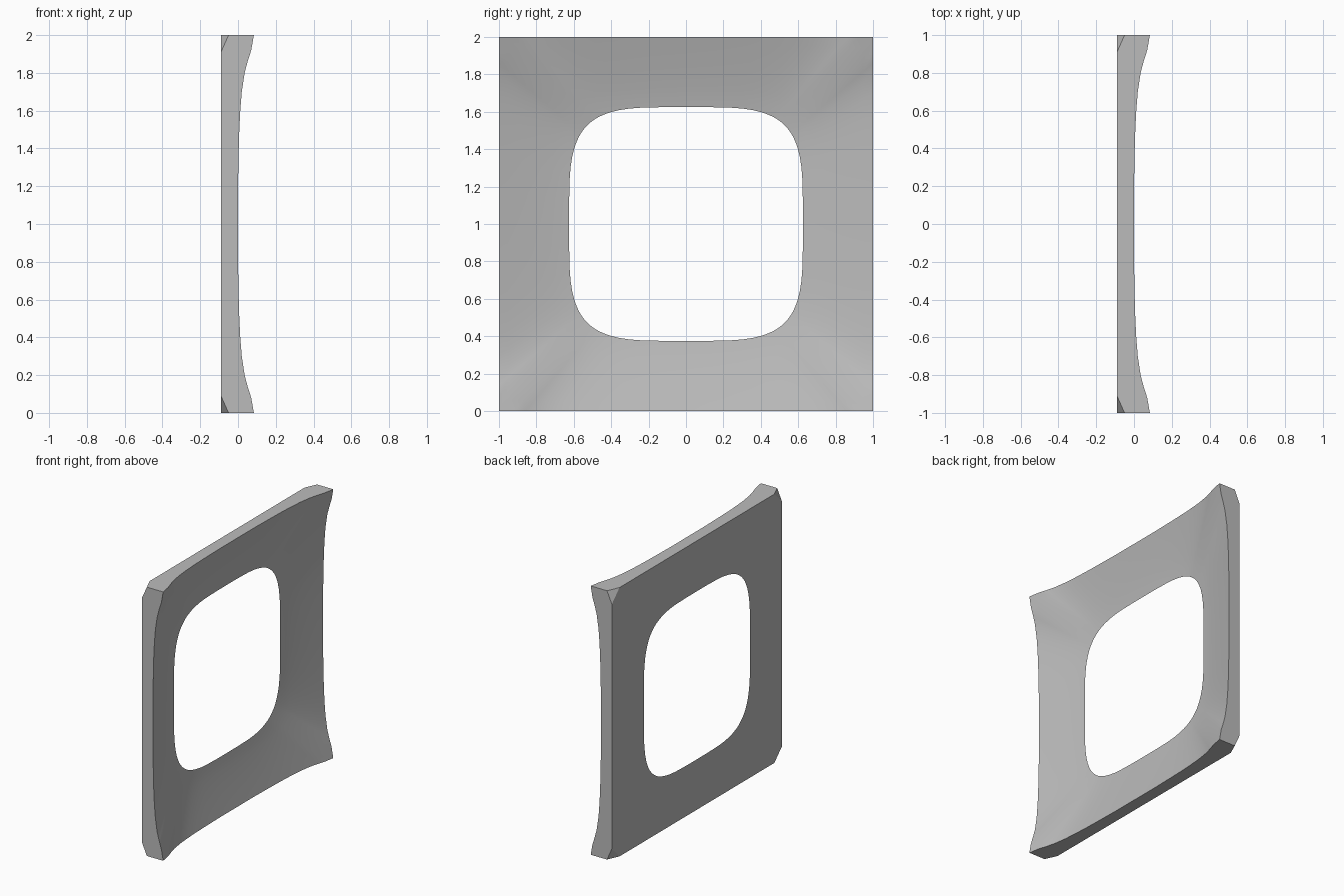
import bpy, bmesh, math
from mathutils import Vector

cube = bpy.data.objects.get("Cube")
if cube:
    bpy.data.objects.remove(cube, do_unlink=True)

BACK, HOLE, POWER, RINGS = -0.09, 0.625, 4.1, 8

# Rim height along half of one side, from its middle to the corner
HALF = [(0, 0), (.2, 0), (.4, .004), (.5, .007), (.6, .012), (.7, .02),
        (.8, .035), (.86, .051), (.92, .07), (1, .084)]
SIDE = [(-t, h) for t, h in reversed(HALF[1:])] + HALF[:-1]


def perimeter():
    """Outer square points with rim height, walked side by side."""
    for k in range(4):
        c, s = round(math.cos(k * math.pi / 2)), round(math.sin(k * math.pi / 2))
        for t, h in SIDE:
            yield c - s * t, s + c * t, h


def ring(bm, s):
    """Ring of the dished face: s = 0 at the opening, 1 at the rim."""
    verts = []
    for y, z, h in perimeter():
        inner = HOLE / (abs(y) ** POWER + abs(z) ** POWER) ** (1 / POWER)
        scale = inner + (1 - inner) * s
        x = BACK + (h - BACK) * s ** 1.15
        verts.append(bm.verts.new((x, y * scale, 1 + z * scale)))
    return verts


def bridge(bm, a, b):
    n = len(a)
    for i in range(n):
        j = (i + 1) % n
        bm.faces.new((a[i], a[j], b[j], b[i]))


# Frame: dished face, outer walls and flat back
bm = bmesh.new()
rings = [ring(bm, i / RINGS) for i in range(RINGS + 1)]
rings.append([bm.verts.new((BACK, y, 1 + z)) for y, z, h in perimeter()])
for a, b in zip(rings, rings[1:] + rings[:1]):
    bridge(bm, a, b)

# Cut the four back corners off at an angle
for sy in (-1, 1):
    for sz in (-1, 1):
        cut = bmesh.ops.bisect_plane(
            bm, geom=bm.verts[:] + bm.edges[:] + bm.faces[:],
            plane_co=(BACK, sy, 1 + sz * 0.91),
            plane_no=Vector((-1 / 0.04, sy / 0.09, sz / 0.09)).normalized(),
            clear_outer=True)
        edges = [e for e in cut["geom_cut"] if isinstance(e, bmesh.types.BMEdge)]
        bmesh.ops.holes_fill(bm, edges=edges, sides=0)
bmesh.ops.recalc_face_normals(bm, faces=bm.faces[:])

mesh = bpy.data.meshes.new("dished_frame")
bm.to_mesh(mesh)
bm.free()
frame = bpy.data.objects.new("dished_frame", mesh)
bpy.context.collection.objects.link(frame)

# Plain grey finish
grey = bpy.data.materials.new("plain_grey")
grey.use_nodes = True
grey.diffuse_color = (0.5, 0.5, 0.5, 1)
grey.node_tree.nodes["Principled BSDF"].inputs["Base Color"].default_value = (0.5, 0.5, 0.5, 1)
mesh.materials.append(grey)

bpy.context.view_layer.objects.active = frame
frame.select_set(True)
bpy.ops.object.shade_smooth_by_angle(angle=math.radians(30))
